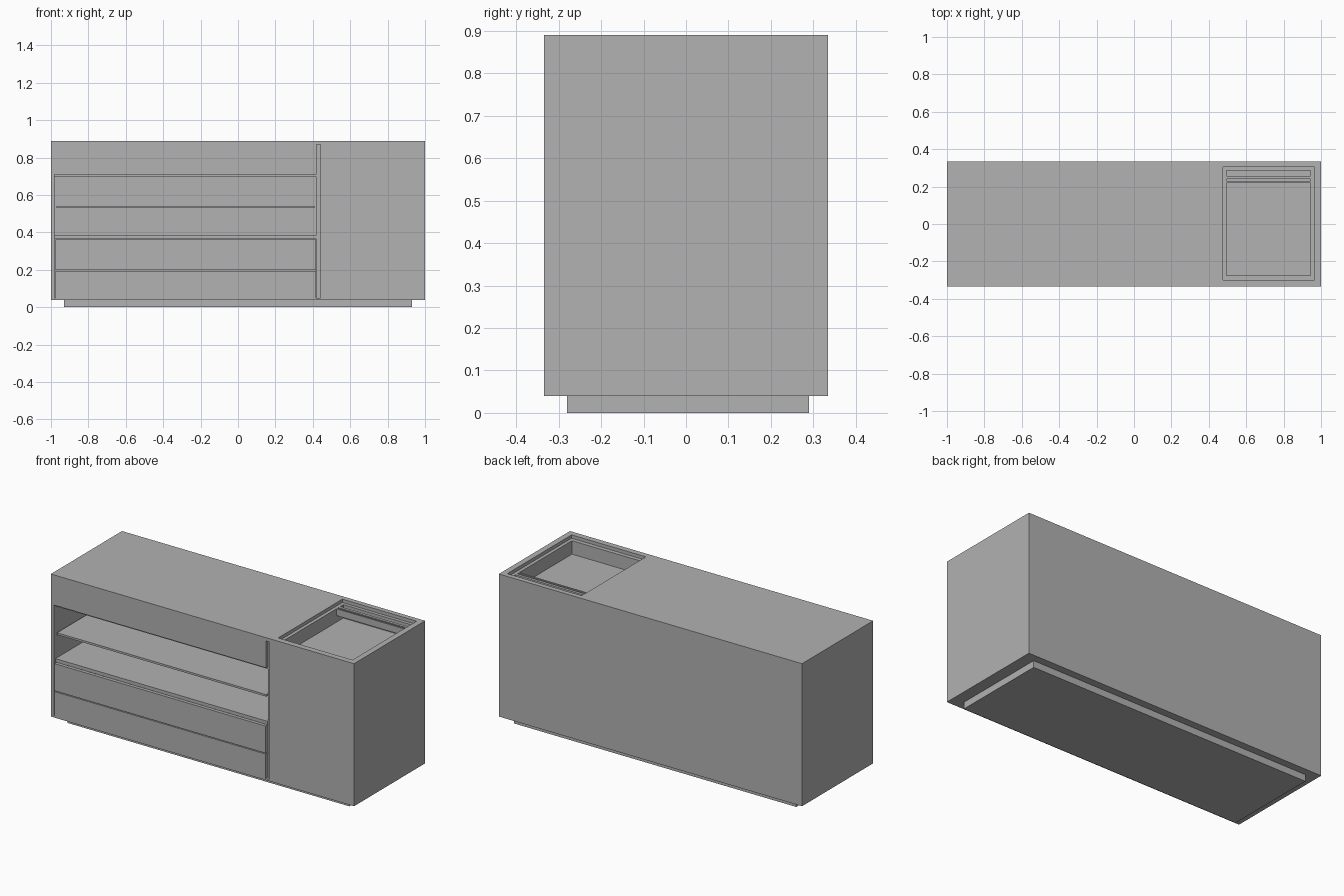
import bpy, bmesh

if "Cube" in bpy.data.objects:
    bpy.data.objects.remove(bpy.data.objects["Cube"])

grey = bpy.data.materials.new("light grey")
grey.diffuse_color = (0.445, 0.445, 0.445, 1)
grey.use_nodes = True
grey.node_tree.nodes["Principled BSDF"].inputs["Base Color"].default_value = grey.diffuse_color


def finish(name, bm):
    bmesh.ops.recalc_face_normals(bm, faces=bm.faces)
    me = bpy.data.meshes.new(name)
    bm.to_mesh(me)
    bm.free()
    me.materials.append(grey)
    ob = bpy.data.objects.new(name, me)
    bpy.context.collection.objects.link(ob)
    return ob


def box(name, x0, x1, y0, y1, z0, z1):
    bm = bmesh.new()
    bmesh.ops.create_cube(bm, size=1)
    for v in bm.verts:
        v.co.x = x1 if v.co.x > 0 else x0
        v.co.y = y1 if v.co.y > 0 else y0
        v.co.z = z1 if v.co.z > 0 else z0
    return finish(name, bm)


def frame(name, outer, inner, z0, z1):
    """Flat slab with a rectangular hole; rectangles are (x0, x1, y0, y1)."""
    bm = bmesh.new()

    def loop(r, z):
        a, b, c, d = r
        return [bm.verts.new((x, y, z)) for x, y in ((a, c), (b, c), (b, d), (a, d))]

    rings = [loop(outer, z0), loop(outer, z1), loop(inner, z1), loop(inner, z0)]
    for k in range(4):
        p, q = rings[k], rings[(k + 1) % 4]
        for i in range(4):
            j = (i + 1) % 4
            bm.faces.new((p[i], p[j], q[j], q[i]))
    return finish(name, bm)


F, B = -0.335, 0.335                      # front and back planes
OPENING = (0.475, 0.965, -0.30, 0.305)    # hole in the worktop
BASIN = (0.495, 0.945, -0.275, 0.285)     # inside of the basin

# Base
box("plinth", -0.93, 0.93, -0.28, 0.29, 0, 0.04)
box("bottom_panel", -1, 1, F, B, 0.04, 0.05)

# Carcass panels
box("left_panel", -1, -0.98, F, B, 0.05, 0.87)
box("right_panel", 0.98, 1, F, B, 0.05, 0.87)
box("back_panel", -0.98, 0.98, B - 0.02, B, 0.05, 0.87)
box("divider", 0.42, 0.44, F + 0.02, B - 0.02, 0.05, 0.87)
box("cabinet_front", 0.44, 0.98, F, F + 0.02, 0.05, 0.87)
box("upper_front", -0.98, 0.42, F, F + 0.02, 0.71, 0.87)

# Open shelves
box("shelf_ceiling", -0.98, 0.42, F + 0.02, B - 0.02, 0.695, 0.71)
box("middle_shelf", -0.97, 0.41, F + 0.015, B - 0.02, 0.53, 0.542)
box("lower_shelf", -0.98, 0.42, F + 0.015, B - 0.02, 0.365, 0.385)

# Drawer fronts
for label, z0, z1 in (("lower", 0.05, 0.195), ("upper", 0.2, 0.362)):
    box(label + "_drawer_front", -0.976, 0.417, F, F + 0.02, z0, z1)

# Worktop with recessed basin
frame("worktop", (-1, 1, F, B), OPENING, 0.87, 0.89)
frame("basin_walls", (0.44, 0.98, F + 0.02, B - 0.02), BASIN, 0.79, 0.87)
box("basin_floor", 0.44, 0.98, F + 0.02, B - 0.02, 0.775, 0.79)

# Slotted rail across the back of the basin
box("rail_front", 0.495, 0.945, 0.22, 0.23, 0.83, 0.87)
box("rail_back", 0.495, 0.945, 0.24, 0.257, 0.83, 0.87)
box("rail_base", 0.495, 0.945, 0.23, 0.24, 0.83, 0.85)
